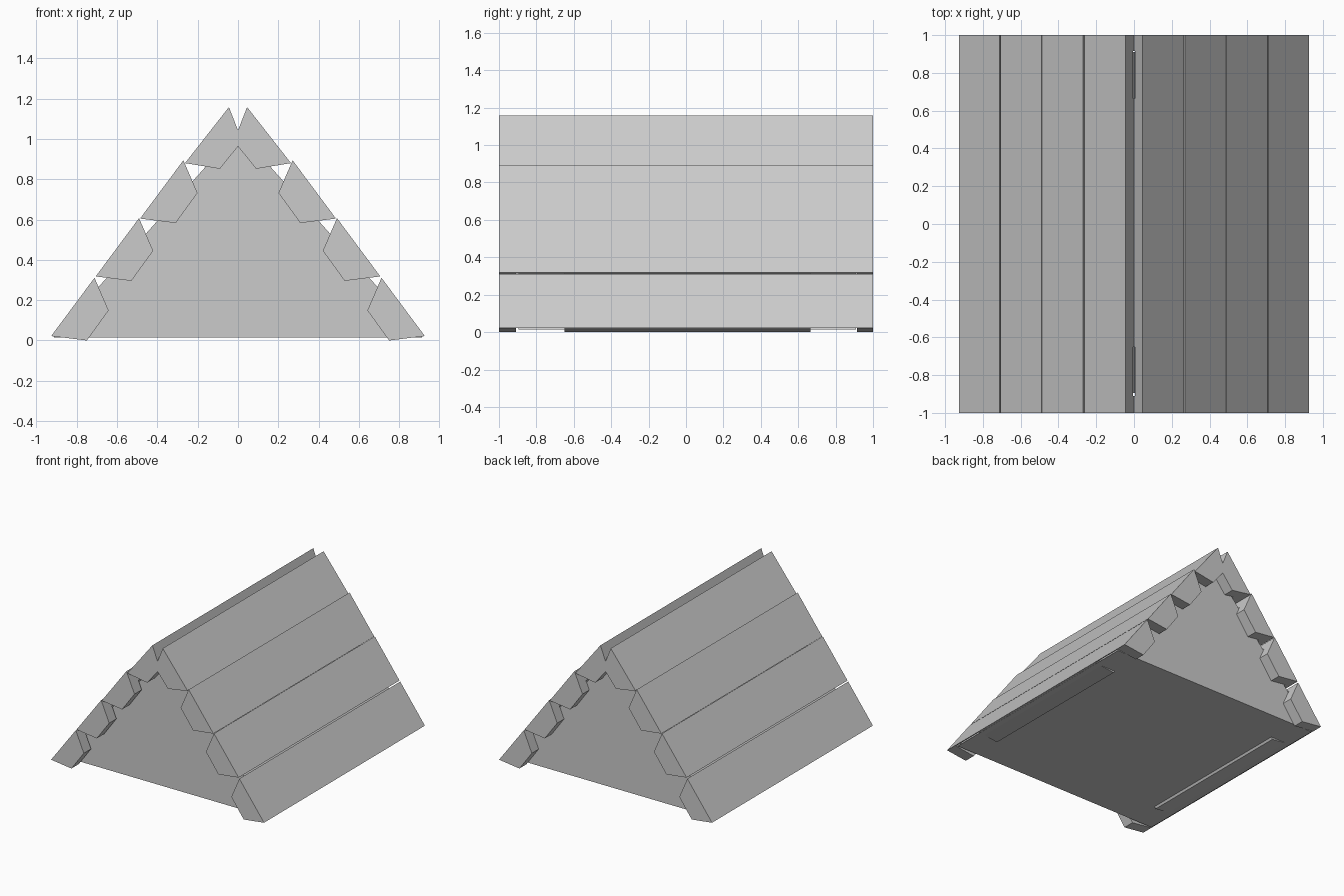
import bpy

if "Cube" in bpy.data.objects:
    bpy.data.objects.remove(bpy.data.objects["Cube"])


def prism(name, profile, y0, y1):
    """Extrude an x-z profile along y."""
    area = sum(a[0] * b[1] - b[0] * a[1]
               for a, b in zip(profile, profile[1:] + profile[:1]))
    if area < 0:
        profile = profile[::-1]
    n = len(profile)
    verts = [(x, y, z) for y in (y0, y1) for x, z in profile]
    faces = [list(range(n)), list(range(2 * n - 1, n - 1, -1))]
    faces += [[i, i + n, (i + 1) % n + n, (i + 1) % n] for i in range(n)]
    mesh = bpy.data.meshes.new(name)
    mesh.from_pydata(verts, [], faces)
    obj = bpy.data.objects.new(name, mesh)
    bpy.context.collection.objects.link(obj)
    return obj


# solid gabled core, recessed at both ends
prism("gable_core", [(-0.915, 0.015), (0.915, 0.015), (0, 1.043)], -0.895, 0.91)

# four-sided roof boards, stepping up each slope
board = [(-0.927, 0.022), (-0.712, 0.311), (-0.642, 0.149), (-0.75, 0.0)]
steps = [(0, 0), (0.221, 0.296), (0.441, 0.583)]
boards = []
for i, (dx, dz) in enumerate(steps):
    shape = [(x + dx, z + dz) for x, z in board]
    for side, s in (("left", 1), ("right", -1)):
        boards.append(prism(f"roof_board_{side}_{i + 1}",
                            [(s * x, z) for x, z in shape], -1, 1))

# ridge piece: the two top boards joined in a V groove
half = [(0, 0.963), (-0.09, 0.852), (-0.263, 0.88), (-0.045, 1.158)]
ridge = half + [(0, 1.043)] + [(-x, z) for x, z in half[:0:-1]]
boards.append(prism("ridge_board", ridge, -1, 1))

# notches in the boards where the gable walls sit
cut_shape = [(-0.925, -0.05), (-0.925, 0.015), (0, 1.058), (0.925, 0.015), (0.925, -0.05)]
cutters = [prism("notch_cutter", cut_shape, a, b)
           for a, b in ((-0.91, -0.65), (0.665, 0.915))]
for obj in boards:
    for c in cutters:
        mod = obj.modifiers.new("notch", "BOOLEAN")
        mod.operation = "DIFFERENCE"
        mod.solver = "EXACT"
        mod.object = c
        bpy.context.view_layer.objects.active = obj
        bpy.ops.object.modifier_apply(modifier=mod.name)
for c in cutters:
    bpy.data.objects.remove(c)
